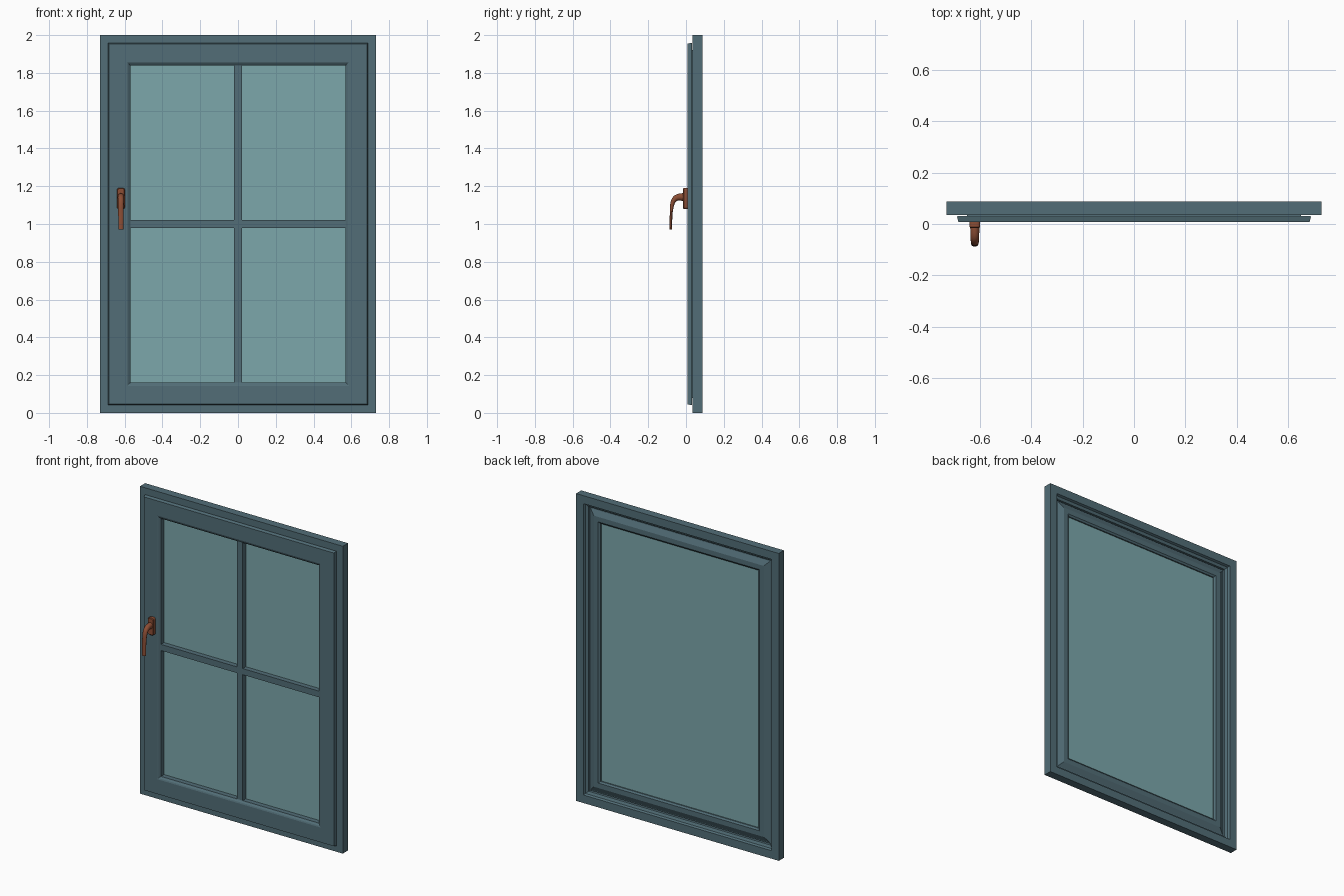
import bpy, bmesh, math
from mathutils import Vector

if "Cube" in bpy.data.objects:
    bpy.data.objects.remove(bpy.data.objects["Cube"])

W, H = 0.73, 2.0   # half width and height of the window


def material(name, rgba):
    m = bpy.data.materials.new(name)
    m.diffuse_color = rgba
    m.use_nodes = True
    m.node_tree.nodes["Principled BSDF"].inputs["Base Color"].default_value = m.diffuse_color
    return m


PAINT = material("blue_grey_paint", (0.085, 0.155, 0.185, 1))
GLASS = material("tinted_glass", (0.20, 0.39, 0.41, 0.8))
COPPER = material("copper", (0.26, 0.075, 0.035, 1))


def finish(name, bm, mat, smooth=None):
    bmesh.ops.recalc_face_normals(bm, faces=bm.faces)
    me = bpy.data.meshes.new(name)
    bm.to_mesh(me)
    bm.free()
    ob = bpy.data.objects.new(name, me)
    bpy.context.collection.objects.link(ob)
    me.materials.append(mat)
    if smooth:
        bpy.ops.object.select_all(action='DESELECT')
        ob.select_set(True)
        bpy.context.view_layer.objects.active = ob
        bpy.ops.object.shade_smooth_by_angle(angle=math.radians(smooth))
    return ob


def skin(bm, loops, closed):
    """Join equal-length vertex loops with quads."""
    n = len(loops[0])
    for i in range(len(loops) if closed else len(loops) - 1):
        a, b = loops[i], loops[(i + 1) % len(loops)]
        for j in range(n):
            k = (j + 1) % n
            bm.faces.new((a[j], a[k], b[k], b[j]))


def mitred_ring(name, profile):
    """Rectangular ring from a closed profile of (inset, y) points."""
    bm = bmesh.new()
    loops = []
    for d, y in profile:
        x = W - d
        loops.append([bm.verts.new(p) for p in
                      ((-x, y, d), (x, y, d), (x, y, H - d), (-x, y, H - d))])
    skin(bm, loops, True)
    return finish(name, bm, PAINT)


def box(name, lo, hi, mat):
    bm = bmesh.new()
    bmesh.ops.create_cube(bm, size=1)
    for v in bm.verts:
        v.co = [lo[i] + (v.co[i] + 0.5) * (hi[i] - lo[i]) for i in range(3)]
    return finish(name, bm, mat)


# Fixed outer frame with a stepped inner edge at the back
mitred_ring("outer_frame", [(0, 0.035), (0.074, 0.035), (0.074, 0.066),
                            (0.058, 0.074), (0.052, 0.088), (0, 0.088)])

# Opening sash: front lip, narrower neck, sloped back and moulded opening
mitred_ring("sash", [(0.046, 0.008), (0.142, 0.008), (0.150, 0.011),
                     (0.156, 0.017), (0.161, 0.020), (0.161, 0.066),
                     (0.150, 0.074), (0.118, 0.074), (0.084, 0.058),
                     (0.079, 0.058), (0.079, 0.031), (0.042, 0.031),
                     (0.041, 0.027)])

# Glass pane
G = 0.160
box("glass_pane", (-W + G, 0.052, G), (W - G, 0.058, H - G), GLASS)

# Glazing bars
B = 0.02
box("vertical_bar", (-B, 0.020, G), (B, 0.052, H - G), PAINT)
for side, a, b in (("left", -W + G, -B), ("right", B, W - G)):
    box(side + "_horizontal_bar", (a, 0.020, 1 - B), (b, 0.052, 1 + B), PAINT)

# Handle base plate: rounded rectangle with a softened front edge
HX = -0.62
bm = bmesh.new()
loops = []
for y, shrink in ((0.009, 0), (-0.011, 0), (-0.015, 0.004)):
    r, loop = 0.012, []
    for q, (sx, sz) in enumerate(((1, 1), (-1, 1), (-1, -1), (1, -1))):
        for s in range(5):
            a = math.pi / 2 * (q + s / 4)
            rr = r - shrink
            loop.append(bm.verts.new((HX + sx * (0.021 - r) + rr * math.cos(a), y,
                                      1.135 + sz * (0.056 - r) + rr * math.sin(a))))
    loops.append(loop)
skin(bm, loops, False)
bm.faces.new(loops[0])
bm.faces.new(loops[-1])
finish("handle_base", bm, COPPER, 35)

# Handle lever: tapered oval swept out of the base and down
P = [Vector(p) for p in ((HX, -0.010, 1.142), (HX, -0.078, 1.150),
                         (HX, -0.078, 1.115), (HX, -0.081, 0.972))]
bm = bmesh.new()
loops, N, S = [], 24, 16
for i in range(N + 1):
    t = i / N
    u = 1 - t
    c = u**3 * P[0] + 3 * u * u * t * P[1] + 3 * u * t * t * P[2] + t**3 * P[3]
    d = (u * u * (P[1] - P[0]) + 2 * u * t * (P[2] - P[1]) + t * t * (P[3] - P[2])).normalized()
    n = d.cross(Vector((1, 0, 0)))
    rx = 0.018 - 0.005 * t
    rn = 0.021 - 0.014 * min(1, t * 1.3)
    loops.append([bm.verts.new(c + Vector((rx * math.cos(2 * math.pi * k / S), 0, 0))
                               + n * rn * math.sin(2 * math.pi * k / S)) for k in range(S)])
skin(bm, loops, False)
bm.faces.new(loops[0])
bm.faces.new(loops[-1])
finish("handle_lever", bm, COPPER, 40)
